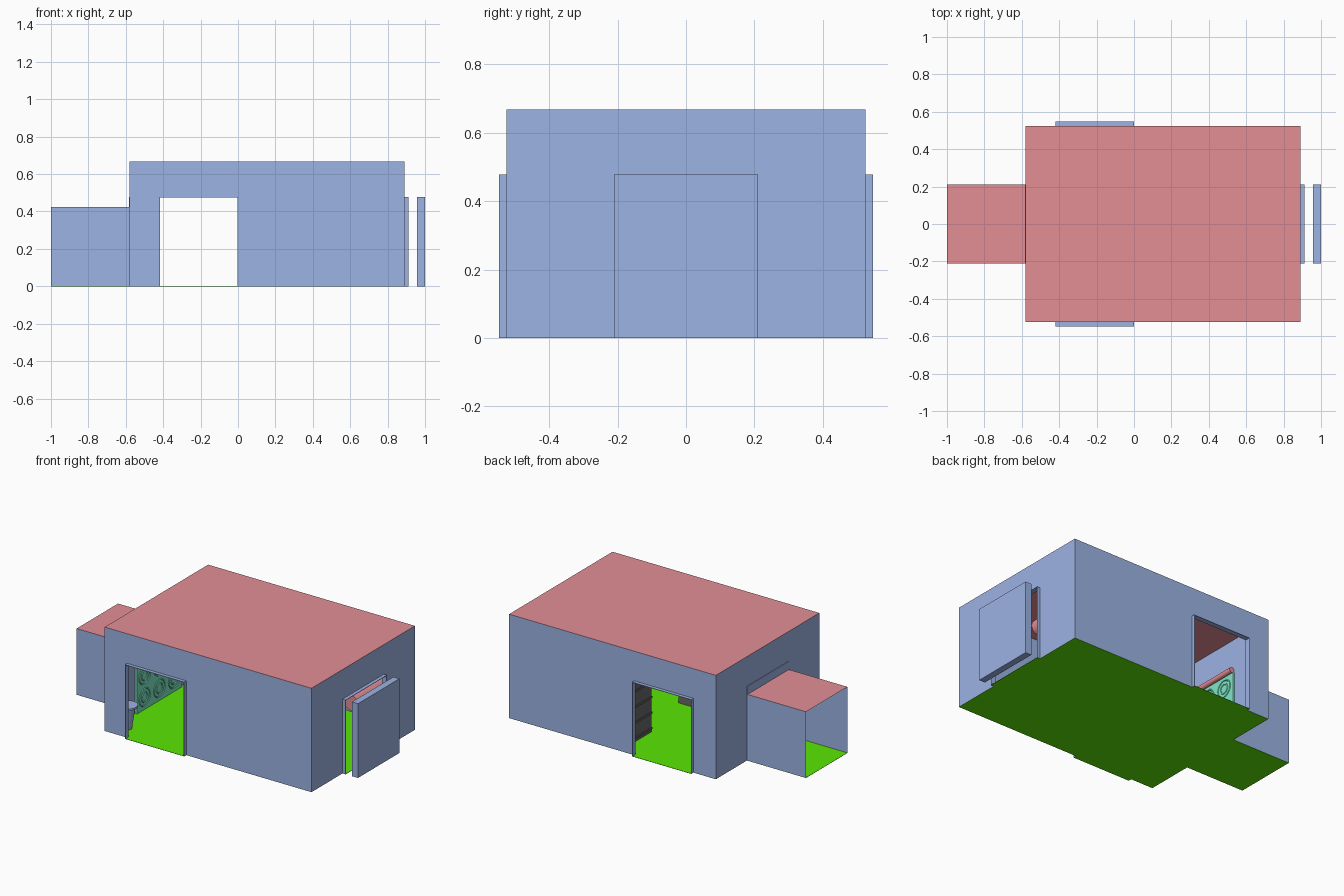
import bpy, bmesh, math
from mathutils import Matrix

if "Cube" in bpy.data.objects:
    bpy.data.objects.remove(bpy.data.objects["Cube"])


def material(name, rgb):
    lin = [(c / 255 / 12.92) if c < 11 else ((c / 255 + 0.055) / 1.055) ** 2.4 for c in rgb]
    m = bpy.data.materials.new(name)
    m.use_nodes = True
    m.diffuse_color = (*lin, 1)
    m.node_tree.nodes["Principled BSDF"].inputs["Base Color"].default_value = (*lin, 1)
    return m


blue = material("wall blue", (156, 179, 228))
rose = material("roof rose", (227, 142, 150))
green = material("floor green", (90, 230, 4))
teal = material("panel teal", (128, 236, 202))
grey = material("shelf grey", (104, 104, 104))


def finish(name, bm, mat):
    mesh = bpy.data.meshes.new(name)
    bm.to_mesh(mesh)
    bm.free()
    mesh.materials.append(mat)
    ob = bpy.data.objects.new(name, mesh)
    bpy.context.collection.objects.link(ob)
    return ob


def box(name, x, y, z, mat):
    bm = bmesh.new()
    bmesh.ops.create_cube(bm, size=1)
    for v in bm.verts:
        v.co = [r[0] if c < 0 else r[1] for c, r in zip(v.co, (x, y, z))]
    return finish(name, bm, mat)


def sheet(name, corners, mat):
    bm = bmesh.new()
    bm.faces.new([bm.verts.new(c) for c in corners])
    return finish(name, bm, mat)


def slab(name, corners, push, mat):
    """Flat outline extruded by the vector push."""
    bm = bmesh.new()
    face = bm.faces.new([bm.verts.new(c) for c in corners])
    ext = bmesh.ops.extrude_face_region(bm, geom=[face])
    bmesh.ops.translate(bm, vec=push, verts=[v for v in ext["geom"] if isinstance(v, bmesh.types.BMVert)])
    bmesh.ops.recalc_face_normals(bm, faces=bm.faces)
    return finish(name, bm, mat)


def cylinder(name, r1, r2, depth, centre, mat, turn=None):
    bm = bmesh.new()
    bmesh.ops.create_cone(bm, cap_ends=True, segments=24, radius1=r1, radius2=r2, depth=depth)
    if turn:
        bmesh.ops.rotate(bm, verts=bm.verts, matrix=Matrix.Rotation(math.pi / 2, 3, turn))
    bmesh.ops.translate(bm, verts=bm.verts, vec=centre)
    return finish(name, bm, mat)


X0, X1, Y, H = -0.58, 0.89, 0.525, 0.666   # room extents
D, TOP, T = 0.21, 0.477, 0.01              # door half width, door height, wall thickness
OUT, J = 0.022, 0.003                      # door frame projection and thickness
L, PH = -1.0, 0.425                        # passage end and height


def door_wall(name, a, b, d0, d1, place, push):
    """Wall with a doorway from d0 to d1; place maps (along, up) to 3D."""
    pts = [(a, 0), (d0, 0), (d0, TOP), (d1, TOP), (d1, 0), (b, 0), (b, H), (a, H)]
    return slab(name, [place(*p) for p in pts], push, blue)


# Front and back walls with doorways and projecting frames
for s, label in ((-1, "front"), (1, "back")):
    door_wall(label + "_wall", X0, X1, -2 * D, 0, lambda u, w: (u, s * Y, w), (0, -s * T, 0))
    depth = sorted((s * (Y - T), s * (Y + OUT)))
    for x, part in ((-2 * D, "jamb_a"), (-J, "jamb_b")):
        box(f"{label}_{part}", (x, x + J), depth, (0, TOP), blue)
    box(label + "_lintel", (-2 * D, 0), depth, (TOP - J, TOP), blue)

# Left end wall, its frame and the door slab standing off it
door_wall("left_wall", -Y, Y, -D, D, lambda u, w: (X1, u, w), (-T, 0, 0))
for y, part in ((-D, "jamb_a"), (D - J, "jamb_b")):
    box("left_" + part, (X1 - T, X1 + OUT), (y, y + J), (0, TOP), blue)
box("left_lintel", (X1 - T, X1 + OUT), (-D, D), (TOP - J, TOP), blue)
box("left_door_slab", (0.957, 1.0), (-D, D), (0, TOP), blue)

# Right end wall with a thin raised plate over the passage
box("right_wall", (X0, X0 + T), (-Y, Y), (0, H), blue)
box("right_plate", (X0 - 0.004, X0), (-D, D), (PH, TOP), blue)

# Roof, and one floor that runs out through every doorway and the passage
box("roof", (X0, X1), (-Y, Y), (H - 0.005, H + 0.001), rose)
F = Y + OUT
outline = [(X0, -Y), (-2 * D, -Y), (-2 * D, -F), (0, -F), (0, -Y), (X1, -Y),
           (X1, -D), (X1 + OUT, -D), (X1 + OUT, D), (X1, D), (X1, Y),
           (0, Y), (0, F), (-2 * D, F), (-2 * D, Y), (X0, Y),
           (X0, D), (L, D), (L, -D), (X0, -D)]
slab("floor", [(x, y, -0.0005) for x, y in outline], (0, 0, 0.0015), green)

# Open-ended side passage made of thin sheets
sheet("passage_front", [(L, -D, 0), (X0, -D, 0), (X0, -D, PH), (L, -D, PH)], blue)
sheet("passage_back", [(X0, D, 0), (L, D, 0), (L, D, PH), (X0, D, PH)], blue)
sheet("passage_roof", [(L, -D, PH), (X0, -D, PH), (X0, D, PH), (L, D, PH)], rose)

# Ornamental panel on the inside of the end wall
px = X0 + T
box("ornament_panel", (px, px + 0.012), (-0.23, 0.23), (0, 0.44), teal)
cylinder("ornament_rail", 0.017, 0.017, 0.46, (px + 0.02, 0, 0.45), rose, "X")
for y in (-0.15, 0, 0.15):
    for z in (0.08, 0.22, 0.36):
        for r in (0.03, 0.055):
            bpy.ops.mesh.primitive_torus_add(location=(px + 0.012, y, z), rotation=(0, math.pi / 2, 0),
                                             major_radius=r, minor_radius=0.005,
                                             major_segments=20, minor_segments=6)
            ring = bpy.context.object
            ring.name = "ornament_ring"
            ring.data.materials.append(teal)

# Matching panel on the inside of the back wall
box("back_panel", (0.4, 0.86), (Y - T - 0.012, Y - T), (0.06, 0.4), teal)
cylinder("back_rail", 0.017, 0.017, 0.46, (0.63, Y - T - 0.02, 0.41), rose, "Y")

# Shelf unit beside the back doorway
box("shelf_body", (0.1, 0.25), (0.205, Y - T), (0, 0.44), grey)
for i in range(5):
    z = 0.02 + i * 0.1
    box("shelf_board", (0.095, 0.1), (0.205, Y - T), (z, z + 0.012), grey)

# Counter, round table and padded roll near the left doorway
box("counter", (0.06, 0.2), (-0.36, -0.21), (0, 0.1), grey)
cylinder("table_stem", 0.025, 0.045, 0.14, (-0.49, -0.42, 0.07), blue)
cylinder("table_top", 0.06, 0.06, 0.012, (-0.49, -0.42, 0.146), blue)
cylinder("padded_roll", 0.05, 0.05, 0.36, (0.77, 0.23, 0.32), rose, "X")
box("roll_support", (0.75, 0.79), (0.2, 0.4), (0, 0.3), rose)
